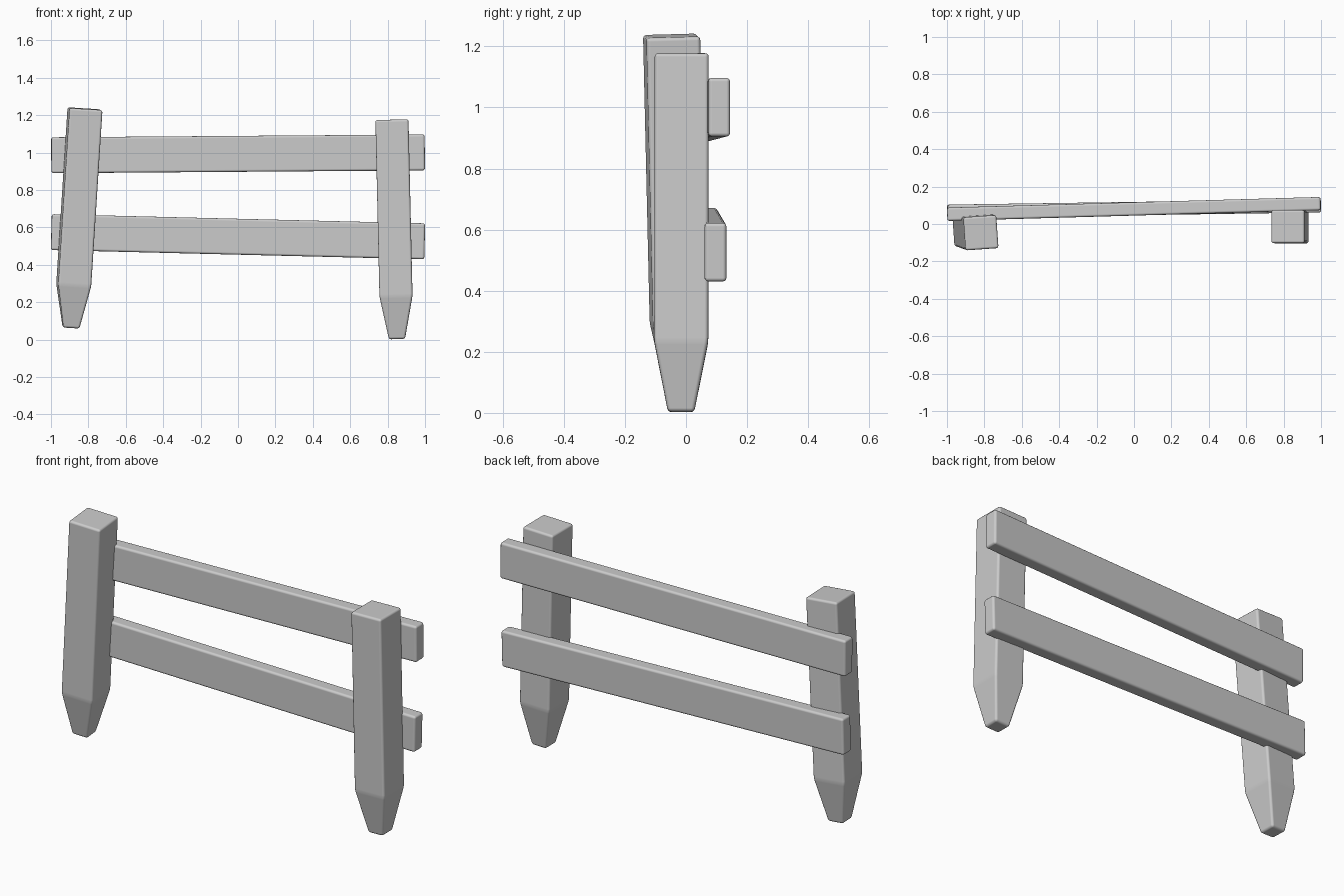
import bpy, bmesh
from mathutils import Vector, Matrix

if "Cube" in bpy.data.objects:
    bpy.data.objects.remove(bpy.data.objects["Cube"])


def finish(name, bm, matrix):
    """Turn a bmesh into a placed, softly bevelled object."""
    bmesh.ops.recalc_face_normals(bm, faces=bm.faces)
    mesh = bpy.data.meshes.new(name)
    bm.to_mesh(mesh)
    bm.free()
    ob = bpy.data.objects.new(name, mesh)
    bpy.context.collection.objects.link(ob)
    ob.matrix_world = matrix
    bev = ob.modifiers.new("soft_edges", 'BEVEL')
    bev.width = 0.012
    bev.segments = 3
    bev.limit_method = 'ANGLE'
    bev.angle_limit = 0.15
    for p in mesh.polygons:
        p.use_smooth = True
    bev.harden_normals = True
    return ob


def post(name, tip, top, twist):
    """Square stake with a tapered foot, running from tip to top."""
    tip, top = Vector(tip), Vector(top)
    axis = top - tip
    bm = bmesh.new()
    rings = []
    for z, h in ((0, 0.043), (0.23, 0.0885), (axis.length, 0.0885)):
        rings.append([bm.verts.new((sx * h, sy * h, z))
                      for sx, sy in ((-1, -1), (1, -1), (1, 1), (-1, 1))])
    for a, b in zip(rings, rings[1:]):
        for i in range(4):
            j = (i + 1) % 4
            bm.faces.new((a[i], a[j], b[j], b[i]))
    bm.faces.new(rings[0][::-1])
    bm.faces.new(rings[-1])
    rot = Vector((0, 0, 1)).rotation_difference(axis).to_matrix().to_4x4()
    return finish(name, bm, Matrix.Translation(tip) @ rot @ Matrix.Rotation(twist, 4, 'Z'))


def rail(name, left, right):
    """Flat board between two end centres."""
    left, right = Vector(left), Vector(right)
    axis = right - left
    bm = bmesh.new()
    bmesh.ops.create_cube(bm, size=1)
    bmesh.ops.scale(bm, vec=(axis.length, 0.071, 0.192), verts=bm.verts)
    rot = Vector((1, 0, 0)).rotation_difference(axis).to_matrix().to_4x4()
    return finish(name, bm, Matrix.Translation((left + right) / 2) @ rot)


# Leaning posts
post("left_post", (-0.893, -0.02, 0.063), (-0.818, -0.047, 1.235), 0.07)
post("right_post", (0.85, -0.016, 0.003), (0.823, -0.014, 1.176), 0.0)

# Crooked rails on the back of the posts
rail("upper_rail", (-0.998, 0.052, 0.986), (0.998, 0.109, 1.001))
rail("lower_rail", (-0.998, 0.068, 0.575), (0.998, 0.097, 0.526))
